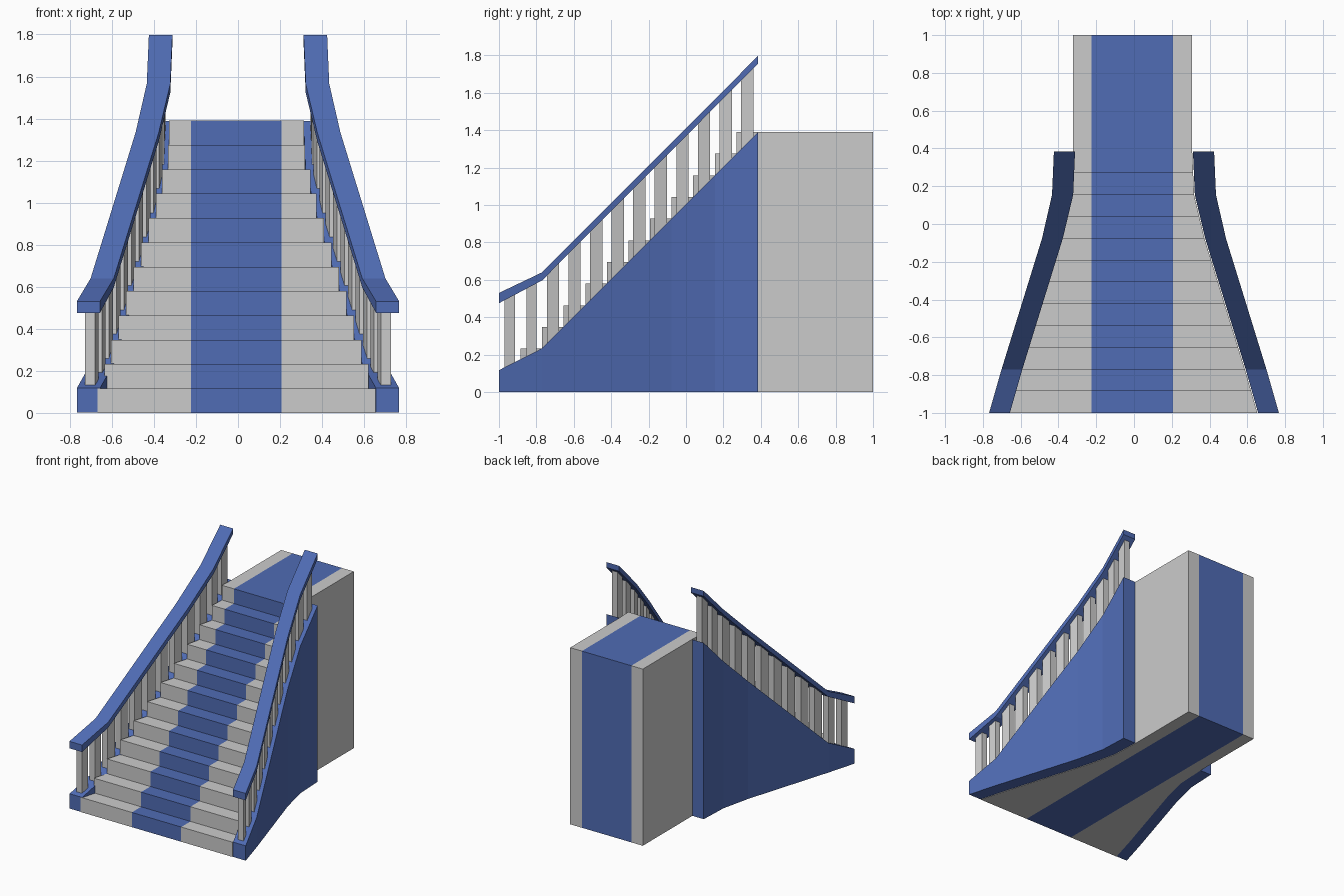
import bpy

if "Cube" in bpy.data.objects:
    bpy.data.objects.remove(bpy.data.objects["Cube"])

blue = bpy.data.materials.new("navy")
blue.diffuse_color = (0.08, 0.15, 0.46, 1)
blue.use_nodes = True
blue.node_tree.nodes["Principled BSDF"].inputs["Base Color"].default_value = blue.diffuse_color

STEPS, RUN, RISE = 12, 1.385 / 12, 1.39 / 12
TOP_Y = 0.385
KINKS = [-1 + RUN * k for k in (0, 2, 8, 10, 12)]


def lerp(y, vals):
    """Piecewise-linear value along the flight, constant past its ends."""
    y = min(max(y, KINKS[0]), KINKS[-1])
    for a, b, va, vb in zip(KINKS, KINKS[1:], vals, vals[1:]):
        if y <= b:
            return va + (vb - va) * (y - a) / (b - a)
    return vals[-1]


def inner(y):
    return lerp(y, (0.657, 0.591, 0.377, 0.322, 0.312))


def outer(y):
    return lerp(y, (0.767, 0.701, 0.487, 0.434, 0.424))


def slope(y, z0, z1, z2):
    if y < KINKS[1]:
        return z0 + (z1 - z0) * (y + 1) / (KINKS[1] + 1)
    return z1 + (z2 - z1) * (y - KINKS[1]) / (TOP_Y - KINKS[1])


def wall_top(y):
    return slope(y, 0.117, 0.234, 1.388)


def rail_bottom(y):
    return slope(y, 0.475, 0.597, 1.755)


def rail_top(y):
    return slope(y, 0.53, 0.64, 1.797)


def make(name, verts, faces, mat=None):
    me = bpy.data.meshes.new(name)
    me.from_pydata(verts, [], faces)
    ob = bpy.data.objects.new(name, me)
    bpy.context.collection.objects.link(ob)
    if mat:
        me.materials.append(mat)
    return ob


def sweep(name, side, ys, xa, xb, za, zb, mat=None):
    """Box-section bar running along y; the four edges are functions of y."""
    verts, faces = [], []
    for y in ys:
        verts += [(side * xa(y), y, za(y)), (side * xb(y), y, za(y)),
                  (side * xb(y), y, zb(y)), (side * xa(y), y, zb(y))]
    for i in range(len(ys) - 1):
        for k in range(4):
            a, b = 4 * i + k, 4 * i + (k + 1) % 4
            faces.append((a, a + 4, b + 4, b))
    n = len(verts)
    faces += [(0, 1, 2, 3), (n - 1, n - 2, n - 3, n - 4)]
    if side > 0:
        return make(name, verts, faces, mat)
    return make(name, verts, [f[::-1] for f in faces], mat)


def stair_strip(name, xl, xr, left_side, right_side, mat=None):
    """Stepped strip with landing, between two x functions."""
    verts, faces = [], []

    def quad(*pts):
        faces.append(tuple(range(len(verts), len(verts) + 4)))
        verts.extend(pts)

    cols = [(-1 + RUN * i, -1 + RUN * (i + 1), RISE * (i + 1)) for i in range(STEPS)]
    cols.append((TOP_Y, 1.0, RISE * STEPS))
    below = 0
    for y0, y1, z in cols:
        l0, l1, r0, r1 = xl(y0), xl(y1), xr(y0), xr(y1)
        quad((l0, y0, z), (r0, y0, z), (r1, y1, z), (l1, y1, z))
        quad((l0, y0, 0), (l1, y1, 0), (r1, y1, 0), (r0, y0, 0))
        if z > below:
            quad((l0, y0, below), (r0, y0, below), (r0, y0, z), (l0, y0, z))
        if left_side:
            quad((l0, y0, 0), (l0, y0, z), (l1, y1, z), (l1, y1, 0))
        if right_side:
            quad((r0, y0, 0), (r1, y1, 0), (r1, y1, z), (r0, y0, z))
        below = z
    quad((l1, 1, 0), (l1, 1, z), (r1, 1, z), (r1, 1, 0))
    return make(name, verts, faces, mat)


# Stairs and landing: two grey sides with a carpet runner between
def stair_left(y):
    return -inner(y) - 0.012


def stair_right(y):
    return inner(y) - 0.004


def carpet_left(y):
    return -0.224


def carpet_right(y):
    return 0.206


stair_strip("stairs_left", stair_left, carpet_left, True, False)
stair_strip("carpet_runner", carpet_left, carpet_right, False, False, blue)
stair_strip("stairs_right", carpet_right, stair_right, False, True)

for side, word in ((-1, "left"), (1, "right")):
    # Solid side wall and handrail
    ys = [-0.999] + KINKS[1:]
    sweep(f"side_wall_{word}", side, ys, inner, outer, lambda y: 0.001, wall_top, blue)
    sweep(f"handrail_{word}", side, KINKS, inner, outer, rail_bottom, rail_top, blue)
    # Balusters, one per step, turned to follow the wall
    for i in range(STEPS):
        yc = -1 + RUN * (i + 0.5)
        h = 0.027 if i < 2 else 0.033
        sweep(f"baluster_{word}_{i + 1}", side, [yc - h, yc + h],
              lambda y: (inner(y) + outer(y)) / 2 - 0.024,
              lambda y: (inner(y) + outer(y)) / 2 + 0.024,
              wall_top, rail_bottom)
